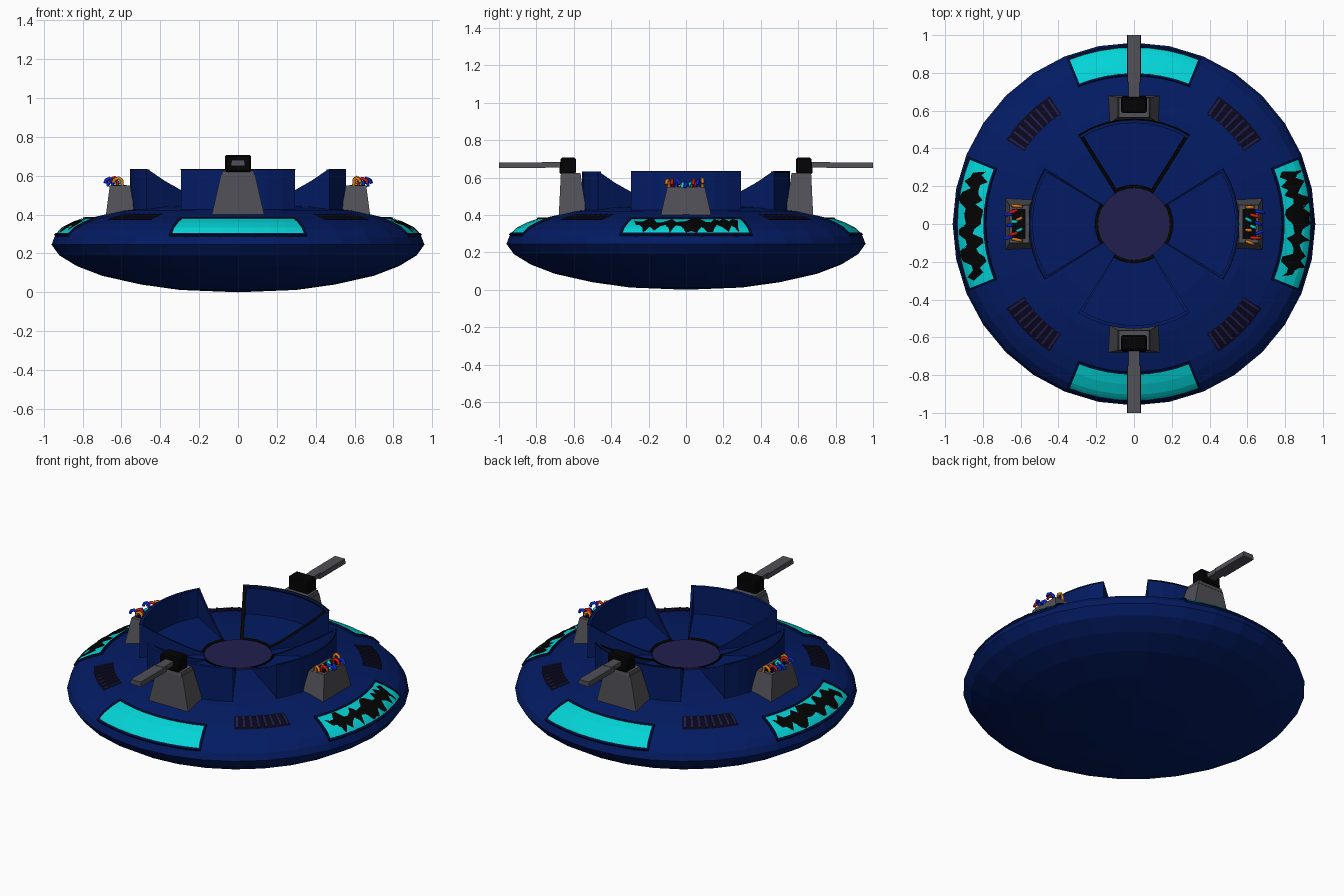
import bpy, bmesh, math, random
from mathutils import Matrix, Vector

if "Cube" in bpy.data.objects:
    bpy.data.objects.remove(bpy.data.objects["Cube"])

random.seed(4)
rad = math.radians


def mat(name, r, g, b):
    m = bpy.data.materials.new(name)
    m.diffuse_color = (r, g, b, 1)
    m.use_nodes = True
    m.node_tree.nodes["Principled BSDF"].inputs["Base Color"].default_value = m.diffuse_color
    return m


NAVY = mat("navy", .001, .011, .125)
TRIM = mat("dark_navy", .001, .005, .045)
CYAN = mat("cyan", .001, .66, .68)
GREY = mat("grey", .08, .08, .095)
BLACK = mat("black", .001, .001, .001)
PURPLE = mat("purple", .015, .013, .075)
VENT = mat("vent_dark", .003, .002, .011)
RED = mat("red", .6, .01, .005)
ORANGE = mat("orange", .7, .2, .01)
BLUE = mat("blue", .002, .02, .65)

# (radius, height) outlines
BELLY = [(0, 0), (.3, .012), (.5, .04), (.7, .085), (.83, .135), (.92, .19), (.96, .245)]
DECK = [(.945, .285), (.91, .322), (.85, .353), (.78, .378), (.6, .42), (.45, .44), (.2, .452), (0, .455)]
RAMP = [(.192, .462), (.27, .488), (.36, .53), (.45, .573), (.55, .632)]


def height(profile, r):
    pts = sorted(profile)
    for (r0, z0), (r1, z1) in zip(pts, pts[1:]):
        if r <= r1:
            return z0 + (z1 - z0) * (r - r0) / (r1 - r0)
    return pts[-1][1]


def polar(r, t, z):
    return Vector((r * math.cos(t), r * math.sin(t), z))


def make(name, bm, material, turn=0, solid=True):
    if solid:
        bmesh.ops.recalc_face_normals(bm, faces=bm.faces[:])
    me = bpy.data.meshes.new(name)
    bm.transform(Matrix.Rotation(turn, 4, 'Z'))
    bm.to_mesh(me)
    bm.free()
    me.materials.append(material)
    ob = bpy.data.objects.new(name, me)
    bpy.context.collection.objects.link(ob)
    return ob


def lathe(name, profile, material, n=32):
    bm = bmesh.new()
    vs = [bm.verts.new(polar(r, 0, z)) for r, z in profile]
    es = [bm.edges.new(p) for p in zip(vs, vs[1:])]
    bmesh.ops.spin(bm, geom=vs + es, axis=(0, 0, 1), cent=(0, 0, 0), angle=math.tau, steps=n)
    bmesh.ops.remove_doubles(bm, verts=bm.verts[:], dist=1e-4)
    return make(name, bm, material)


def arc_solid(name, material, turn, section, t0, t1, n=8):
    """Sweep a closed (radius, height) section from angle t0 to t1."""
    bm = bmesh.new()
    rings = [[bm.verts.new(polar(r, t0 + (t1 - t0) * i / n, z)) for r, z in section] for i in range(n + 1)]
    for s, e in zip(rings, rings[1:]):
        for i in range(len(section)):
            k = (i + 1) % len(section)
            bm.faces.new((s[i], s[k], e[k], e[i]))
    bm.faces.new(rings[0])
    bm.faces.new(rings[-1])
    return make(name, bm, material, turn)


def patch(name, material, turn, fn, profile, off, nu, nv, thick=0):
    """Sheet lying on a profile; fn(u, v) gives (angle, radius)."""
    bm = bmesh.new()
    rows = []
    for i in range(nu + 1):
        row = []
        for j in range(nv + 1):
            t, r = fn(i / nu, j / nv)
            row.append(bm.verts.new(polar(r, t, height(profile, r) + off)))
        rows.append(row)
    for i in range(nu):
        for j in range(nv):
            bm.faces.new((rows[i][j], rows[i][j + 1], rows[i + 1][j + 1], rows[i + 1][j]))
    bm.normal_update()
    if sum(f.normal.z for f in bm.faces) < 0:
        bmesh.ops.reverse_faces(bm, faces=bm.faces[:])
    ob = make(name, bm, material, turn, False)
    if thick:
        mod = ob.modifiers.new("thickness", 'SOLIDIFY')
        mod.thickness, mod.offset = thick, -1
    return ob


def sector(half, r0, r1, mid=0):
    return lambda u, v: (mid + half * (2 * u - 1), r0 + (r1 - r0) * v)


def side_strip(sign, half, r0, r1, w):
    return lambda u, v: (sign * (half - u * w / (r0 + (r1 - r0) * v)), r0 + (r1 - r0) * v)


def frustum(name, material, turn, bottom, top, bevel=0):
    """Each end is (x0, x1, half_y, z), x pointing outward."""
    bm = bmesh.new()
    a, b = [[bm.verts.new(c) for c in ((x0, -h, z), (x1, -h, z), (x1, h, z), (x0, h, z))]
            for x0, x1, h, z in (bottom, top)]
    bm.faces.new(a)
    bm.faces.new(b)
    for i in range(4):
        k = (i + 1) % 4
        bm.faces.new((a[i], a[k], b[k], b[i]))
    if bevel:
        bmesh.ops.bevel(bm, geom=bm.edges[:], offset=bevel, segments=1, affect='EDGES')
    return make(name, bm, material, turn)


# Saucer hull and centre disc
lathe("hull", BELLY + DECK, NAVY)
lathe("centre_disc", [(0, .44), (.19, .44), (.19, .464), (0, .464)], PURPLE)

HALF = rad(32)
for q, side in enumerate(("right", "back", "left", "front")):
    a = q * math.pi / 2

    # Open wedge bay: floor, outer wall and two curved fins
    arc_solid(side + "_bay_floor", NAVY, a, [(.192, .42), (.192, .462), (.54, .462), (.54, .41)], -HALF, HALF)
    arc_solid(side + "_bay_wall", NAVY, a, [(.537, .40), (.537, .632), (.555, .632), (.555, .40)], -HALF, HALF)
    fin = [(.192, .42)] + RAMP + [(.55, .40)]
    for s in (-1, 1):
        arc_solid(side + "_bay_fin", NAVY, a, fin, s * HALF, s * (HALF - rad(1.6)), 1)

    # Bay edging, heavy and black on the back one
    w = .02 if side == "back" else .009
    m = {"back": BLACK}.get(side, TRIM)
    patch(side + "_hub_edge", BLACK, a, sector(HALF, .19, .205), RAMP, .005, 8, 1, .006)
    if side != "front":
        patch(side + "_outer_edge", m, a, sector(HALF, .555 - w, .556), RAMP, .003, 8, 1, .006)
        for s in (-1, 1):
            patch(side + "_side_edge", m, a, side_strip(s, HALF, .192, .552, w), RAMP, .003, 1, 12, .006)

    # Window pane and frame
    patch(side + "_window", CYAN, a, sector(rad(21.5), .795, .94), DECK, .007, 8, 8)
    for r0, r1 in ((.787, .798), (.937, .947)):
        patch(side + "_window_frame", TRIM, a, sector(rad(22.1), r0, r1), DECK, .012, 8, 2, .02)
    for s in (-1, 1):
        patch(side + "_window_frame", TRIM, a, side_strip(s, rad(22.1), .787, .947, .012), DECK, .012, 1, 8, .02)

    if side in ("front", "back"):
        # Gun: pedestal, turret, barrel
        frustum(side + "_gun_pedestal", GREY, a, (.53, .68, .135, .40), (.562, .67, .088, .605))
        frustum(side + "_gun_collar", GREY, a, (.56, .672, .085, .60), (.565, .668, .08, .625))
        frustum(side + "_gun_turret", BLACK, a, (.588, .678, .068, .62), (.588, .67, .068, .706), .008)
        frustum(side + "_barrel_root", GREY, a, (.66, .77, .028, .654), (.66, .77, .028, .682))
        frustum(side + "_barrel", GREY, a, (.75, 1, .036, .65), (.75, 1, .034, .68))
    else:
        # Shattered hole in the glass
        n = 22
        cuts = []
        for i in range(n + 1):
            tooth = random.random() < .45
            lo = .80 + (random.uniform(.035, .06) if tooth else random.uniform(0, .012))
            tooth = random.random() < .45
            hi = .936 - (random.uniform(.03, .055) if tooth else random.uniform(0, .012))
            if i in (0, n):
                lo = hi = random.choice((.83, .90))
            cuts.append((lo, hi))

        def jag(u, v):
            lo, hi = cuts[round(u * n)]
            return rad(19.5) * (2 * u - 1), lo + (hi - lo) * v
        patch(side + "_broken_glass", BLACK, a, jag, DECK, .0105, n, 6)

        # Broken pedestal with torn wires
        frustum(side + "_broken_pedestal", GREY, a, (.53, .68, .135, .40), (.555, .66, .10, .55))
        frustum(side + "_pedestal_hole", BLACK, a, (.575, .645, .08, .545), (.575, .645, .08, .553))
        colours = (ORANGE, RED, BLUE, ORANGE, CYAN, BLUE, CYAN, RED, BLUE, ORANGE)
        for i, col in enumerate(colours):
            y = -.092 + i * .02
            x = .595 + .025 * (i % 3)
            low = 3 <= i <= 6
            top = .56 if low else .575 + random.uniform(0, .008)
            reach = .025 if low else random.uniform(.035, .05)
            lean = random.uniform(-.015, .015)
            cu = bpy.data.curves.new(side + "_wire", 'CURVE')
            cu.dimensions = '3D'
            cu.bevel_depth, cu.bevel_resolution, cu.use_fill_caps = .009, 1, True
            sp = cu.splines.new('POLY')
            path = [(x, y, .545), (x + .003, y, top), (x + reach * .4, y + lean * .4, top + .01),
                    (x + reach * .85, y + lean * .8, top + .002), (x + reach, y + lean, top - .015)]
            sp.points.add(len(path) - 1)
            for p, c in zip(sp.points, path):
                p.co = (*(Matrix.Rotation(a, 3, 'Z') @ Vector(c)), 1)
            cu.materials.append(col)
            bpy.context.collection.objects.link(bpy.data.objects.new(side + "_wire", cu))

    # Vent grille on the diagonal
    d = a + math.pi / 4
    patch("vent_%d" % q, VENT, d, sector(rad(11.5), .70, .81), DECK, .006, 6, 4)
    for i in range(8):
        mid = rad(-10.5 + 3 * i)
        patch("vent_%d_slat" % q, PURPLE, d, sector(rad(.4), .70, .80, mid), DECK, .010, 1, 4, .006)
